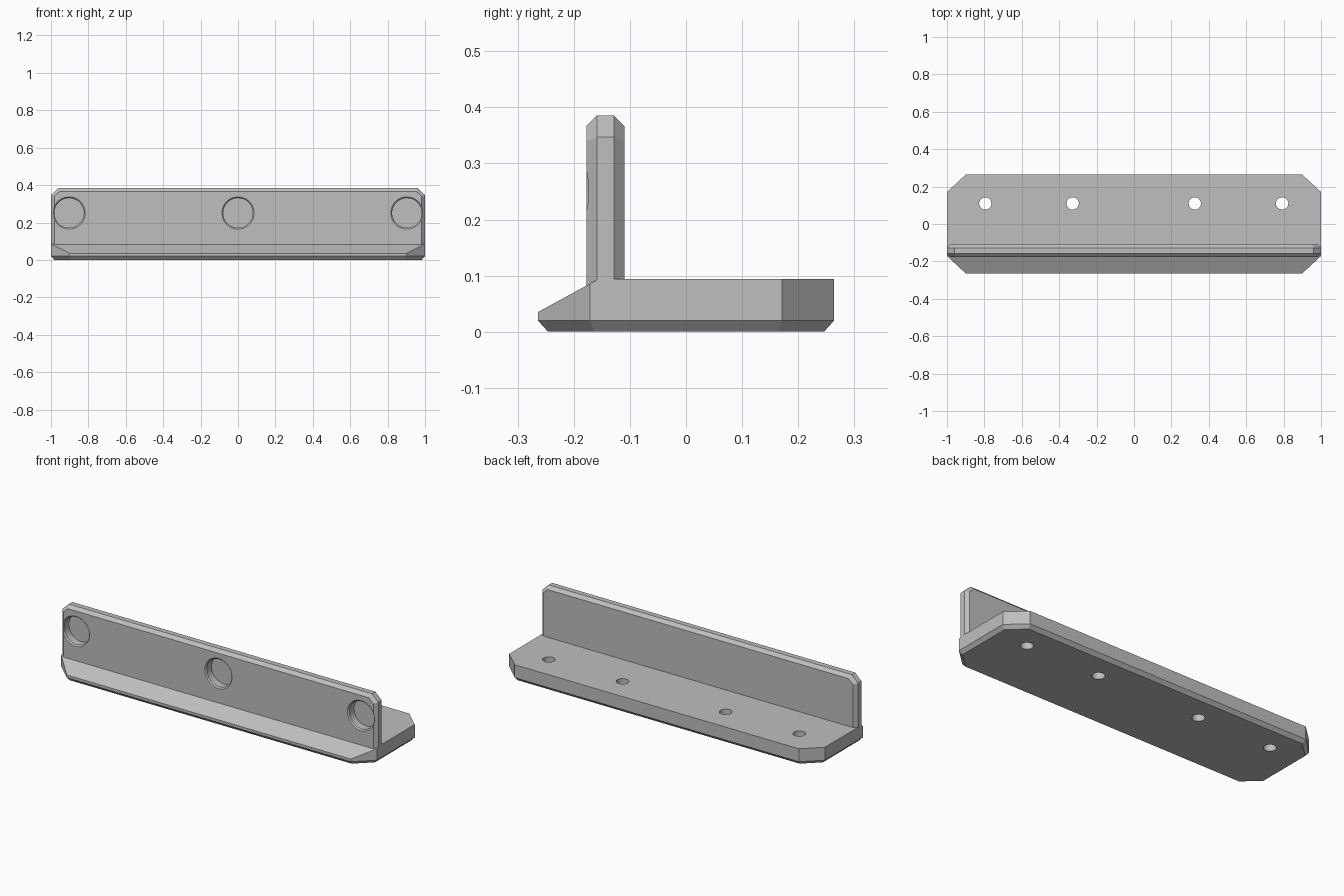
import bpy, bmesh
from math import pi
from mathutils import Vector, Matrix

cube = bpy.data.objects.get("Cube")
if cube:
    bpy.data.objects.remove(cube, do_unlink=True)

GREY = (0.52, 0.52, 0.52, 1)
grey = bpy.data.materials.new("light grey")
grey.use_nodes = True
grey.diffuse_color = GREY
grey.node_tree.nodes["Principled BSDF"].inputs["Base Color"].default_value = GREY


def inset(points, d):
    """Offset a counter-clockwise outline inwards by d."""
    pts = [Vector(p) for p in points]
    result = []
    for i, p in enumerate(pts):
        a = (p - pts[i - 1]).normalized()
        b = (pts[(i + 1) % len(pts)] - p).normalized()
        na, nb = Vector((-a.y, a.x)), Vector((-b.y, b.x))
        result.append(p + (na + nb) * d / (1 + na.dot(nb)))
    return result


def loft(bm, rings):
    """Skin a stack of 3D rings and cap both ends."""
    loops = [[bm.verts.new(p) for p in ring] for ring in rings]
    for lower, upper in zip(loops, loops[1:]):
        for i in range(len(lower)):
            bm.faces.new((lower[i - 1], lower[i], upper[i], upper[i - 1]))
    bm.faces.new(loops[0])
    bm.faces.new(loops[-1])


def finish(bm, name):
    bmesh.ops.recalc_face_normals(bm, faces=bm.faces)
    mesh = bpy.data.meshes.new(name)
    bm.to_mesh(mesh)
    bm.free()
    mesh.materials.append(grey)
    obj = bpy.data.objects.new(name, mesh)
    bpy.context.collection.objects.link(obj)
    return obj


def combine(target, other, operation):
    mod = target.modifiers.new(operation, "BOOLEAN")
    mod.operation, mod.solver, mod.object = operation, "EXACT", other
    bpy.context.view_layer.objects.active = target
    bpy.ops.object.modifier_apply(modifier=mod.name)
    bpy.data.objects.remove(other, do_unlink=True)


BEVEL = 0.018
FRONT, BACK, TOP = -0.264, 0.264, 0.094

# Base plate: clipped corners, bevelled underside, sloping front lip
plan = [(-0.9, FRONT), (0.9, FRONT), (1, -0.171), (1, 0.171),
        (0.9, BACK), (-0.9, BACK), (-1, 0.171), (-1, -0.171)]
bm = bmesh.new()
loft(bm, [[(p[0], p[1], z) for p in outline] for outline, z in
          ((inset(plan, BEVEL), 0), (plan, 0.02), (plan, TOP))])
cut = bmesh.ops.bisect_plane(bm, geom=bm.verts[:] + bm.edges[:] + bm.faces[:],
                             plane_co=(0, FRONT, 0.035), plane_no=(0, -0.048, 0.088),
                             clear_outer=True)
bmesh.ops.edgenet_fill(bm, edges=[e for e in cut["geom_cut"]
                                  if isinstance(e, bmesh.types.BMEdge)])
bracket = finish(bm, "angle_bracket")

# Upright wall: clipped top corners, bevelled front and back rims
face = [(-1, 0.04), (1, 0.04), (1, 0.347), (0.96, 0.385), (-0.96, 0.385), (-1, 0.347)]
rim = inset(face, BEVEL)
bm = bmesh.new()
loft(bm, [[(p[0], y, p[1]) for p in outline] for outline, y in
          ((rim, -0.177), (face, -0.159), (face, -0.128), (rim, -0.11))])
combine(bracket, finish(bm, "upright_wall"), "UNION")

# Screw holes through the base
bm = bmesh.new()
for x in (-0.795, -0.328, 0.325, 0.792):
    bmesh.ops.create_cone(bm, cap_ends=True, segments=40, radius1=0.033, radius2=0.033,
                          depth=0.4, matrix=Matrix.Translation((x, 0.11, 0.05)))
combine(bracket, finish(bm, "screw_hole_cutter"), "DIFFERENCE")

# Round recesses in the wall front, with a slightly flared mouth
bm = bmesh.new()
circle = [Matrix.Rotation(2 * pi * i / 64, 2) @ Vector((1, 0)) for i in range(64)]
for x in (-0.903, 0, 0.903):
    loft(bm, [[(x + p.x * r, y, 0.251 + p.y * r) for p in circle] for r, y in
              ((0.086, -0.2), (0.086, -0.177), (0.079, -0.17), (0.079, -0.127))])
combine(bracket, finish(bm, "recess_cutter"), "DIFFERENCE")

# Smooth the round walls, keep the bevels crisp
bpy.ops.object.select_all(action="DESELECT")
bracket.select_set(True)
bpy.context.view_layer.objects.active = bracket
bpy.ops.object.shade_smooth_by_angle(angle=0.35)
